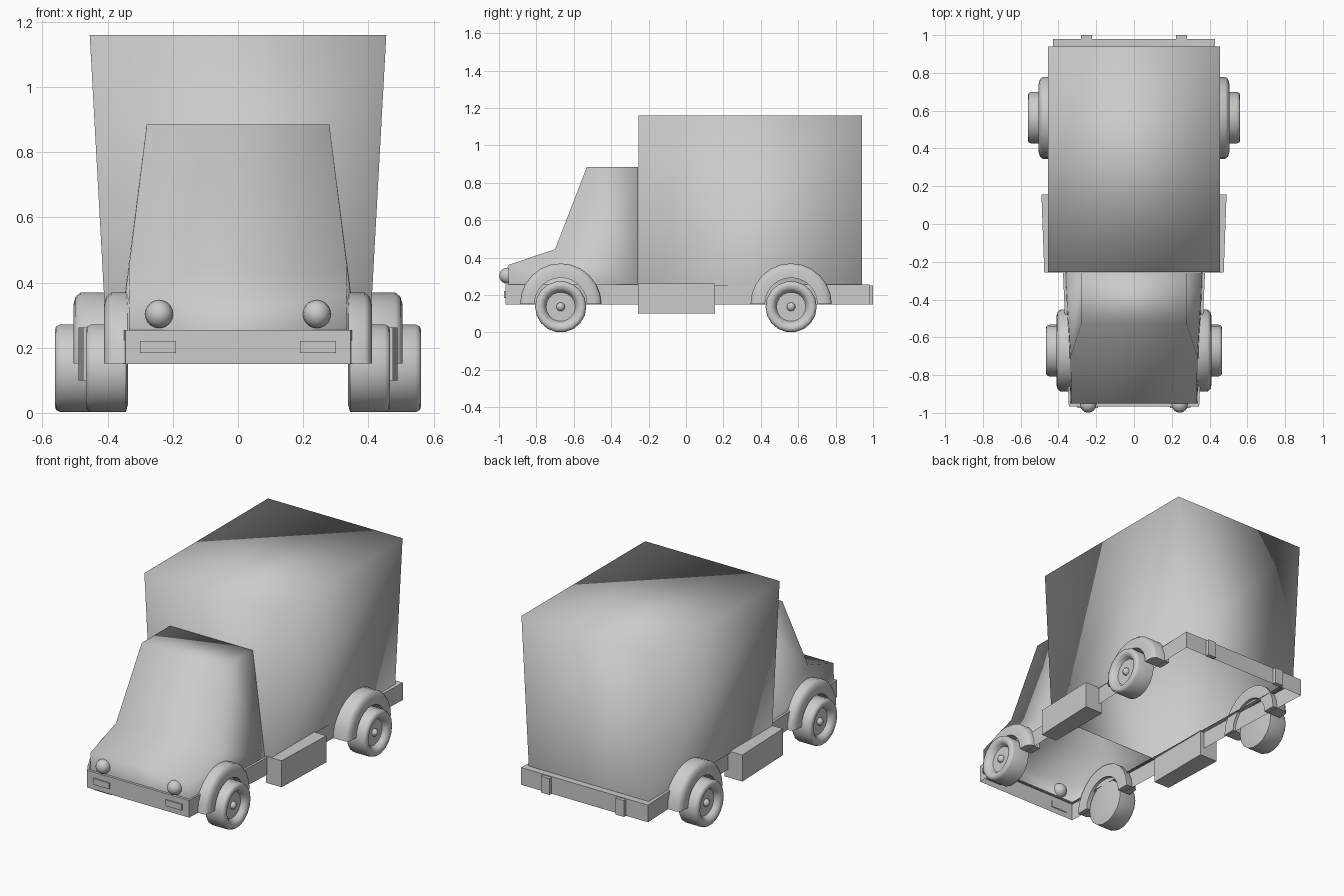
import bpy, math

if "Cube" in bpy.data.objects:
    bpy.data.objects.remove(bpy.data.objects["Cube"])

SIDES = ((-1, "left"), (1, "right"))


def make(name, verts, faces, angle=None):
    """Mesh object with outward normals; angle None = fully smooth."""
    me = bpy.data.meshes.new(name)
    me.from_pydata(verts, [], faces)
    ob = bpy.data.objects.new(name, me)
    bpy.context.collection.objects.link(ob)
    bpy.ops.object.select_all(action='DESELECT')
    ob.select_set(True)
    bpy.context.view_layer.objects.active = ob
    bpy.ops.object.mode_set(mode='EDIT')
    bpy.ops.mesh.select_all(action='SELECT')
    bpy.ops.mesh.remove_doubles(threshold=0.0005)
    bpy.ops.mesh.normals_make_consistent(inside=False)
    bpy.ops.object.mode_set(mode='OBJECT')
    if angle is None:
        bpy.ops.object.shade_smooth()
    else:
        bpy.ops.object.shade_smooth_by_angle(angle=math.radians(angle))
    return ob


def block(name, x0, x1, y0, y1, z0, z1):
    v = [(x, y, z) for z in (z0, z1) for x, y in ((x0, y0), (x1, y0), (x1, y1), (x0, y1))]
    f = [(0, 1, 2, 3), (4, 5, 6, 7)] + [(i, (i + 1) % 4, (i + 1) % 4 + 4, i + 4) for i in range(4)]
    return make(name, v, f, 30)


def sweep(name, section, y, z, sweep_angle, steps, closed_section, angle):
    """Turn a section of (radius, x) points around a sideways axis."""
    n = len(section)
    verts = []
    for i in range(steps + 1):
        a = sweep_angle * i / steps
        verts += [(x, y + r * math.cos(a), z + r * math.sin(a)) for r, x in section]
    faces = []
    for i in range(steps):
        for j in range(n if closed_section else n - 1):
            k = (j + 1) % n
            faces.append((i * n + j, i * n + k, (i + 1) * n + k, (i + 1) * n + j))
    if closed_section:
        faces += [tuple(range(n)), tuple(range(steps * n, steps * n + n))]
    return make(name, verts, faces, angle)


def ball(name, loc, scale, segments=16, rings=10):
    bpy.ops.mesh.primitive_uv_sphere_add(segments=segments, ring_count=rings, radius=1, location=loc)
    ob = bpy.context.object
    ob.name = name
    ob.scale = scale
    bpy.ops.object.shade_smooth()


# cargo box: flared walls and roof, open underneath
rings = ((0.405, 0.25), (0.455, 1.16))
v = [(sx * w, y, z) for w, z in rings for sx, y in ((-1, -.255), (1, -.255), (1, .94), (-1, .94))]
make("cargo_box", v, [(0, 1, 5, 4), (1, 2, 6, 5), (2, 3, 7, 6), (3, 0, 4, 7), (4, 5, 6, 7)])

# cab: side profile of (half width, y, z), open underneath
profile = [(.335, -.95, .25), (.333, -.95, .36), (.335, -.70, .445),
           (.28, -.53, .885), (.28, -.257, .885), (.362, -.257, .25)]
n = len(profile)
v = [(s * w, y, z) for s in (-1, 1) for w, y, z in profile]
f = [(i, i + 1, n + i + 1, n + i) for i in range(n - 1)]
f += [tuple(range(n)), tuple(range(n, 2 * n))]
make("cab", v, f)

# chassis: tapered skirt with a narrow top ledge, open underneath
outline = ((-.345, -.965), (.345, -.965), (.43, .98), (-.43, .98))
ledge = ((-.33, -.945), (.33, -.945), (.395, .935), (-.395, .935))
v = [(x, y, .15) for x, y in outline] + [(x, y, .255) for x, y in outline] + [(x, y, .255) for x, y in ledge]
f = [(r + i, r + (i + 1) % 4, r + 4 + (i + 1) % 4, r + 4 + i) for r in (0, 4) for i in range(4)]
make("chassis", v, f, 30)

for s, side in SIDES:
    # wheels and mudguards: (name, axle y, outer wheel x, outer guard x, inner guard x)
    for end, y, xo, go, gi in (("front", -.67, .467, .411, .325), ("rear", .562, .562, .505, .39)):
        xi = xo - .129
        tyre = [(0, xi), (.115, xi), (.137, xi + .006), (.137, xo - .018), (.13, xo - .004),
                (.118, xo), (.1, xo - .003), (.088, xo - .015), (.078, xo - .035), (0, xo - .035)]
        sweep(f"{end}_wheel_{side}", [(r, s * x) for r, x in tyre], y, .137,
              2 * math.pi, 18, False, 50)
        ball(f"{end}_hub_{side}", (s * (xo - .033), y, .137), (.022, .023, .023), 12, 8)
        guard = [(.14, gi), (.217, gi), (.217, go - .022), (.205, go - .007), (.18, go), (.14, go)]
        sweep(f"{end}_mudguard_{side}", [(r, s * x) for r, x in guard], y, .152,
              math.pi, 12, True, 40)

    # side tank, slightly wider towards the rear
    v = [(s * x, y, z) for z in (.10, .262)
         for x, y in ((.37, -.257), (.475, -.257), (.49, .155), (.37, .155))]
    make(f"side_tank_{side}", v, [(0, 1, 2, 3), (4, 5, 6, 7), (0, 1, 5, 4),
                                  (1, 2, 6, 5), (2, 3, 7, 6), (3, 0, 4, 7)], 30)

    # lamps
    ball(f"headlight_{side}", (s * .242, -.955, .303), (.043, .044, .043))
    block(f"front_indicator_{side}", s * .19, s * .30, -.974, -.96, .184, .221)
    block(f"tail_light_{side}", s * .222, s * .28, .975, 1.0, .15, .25)
